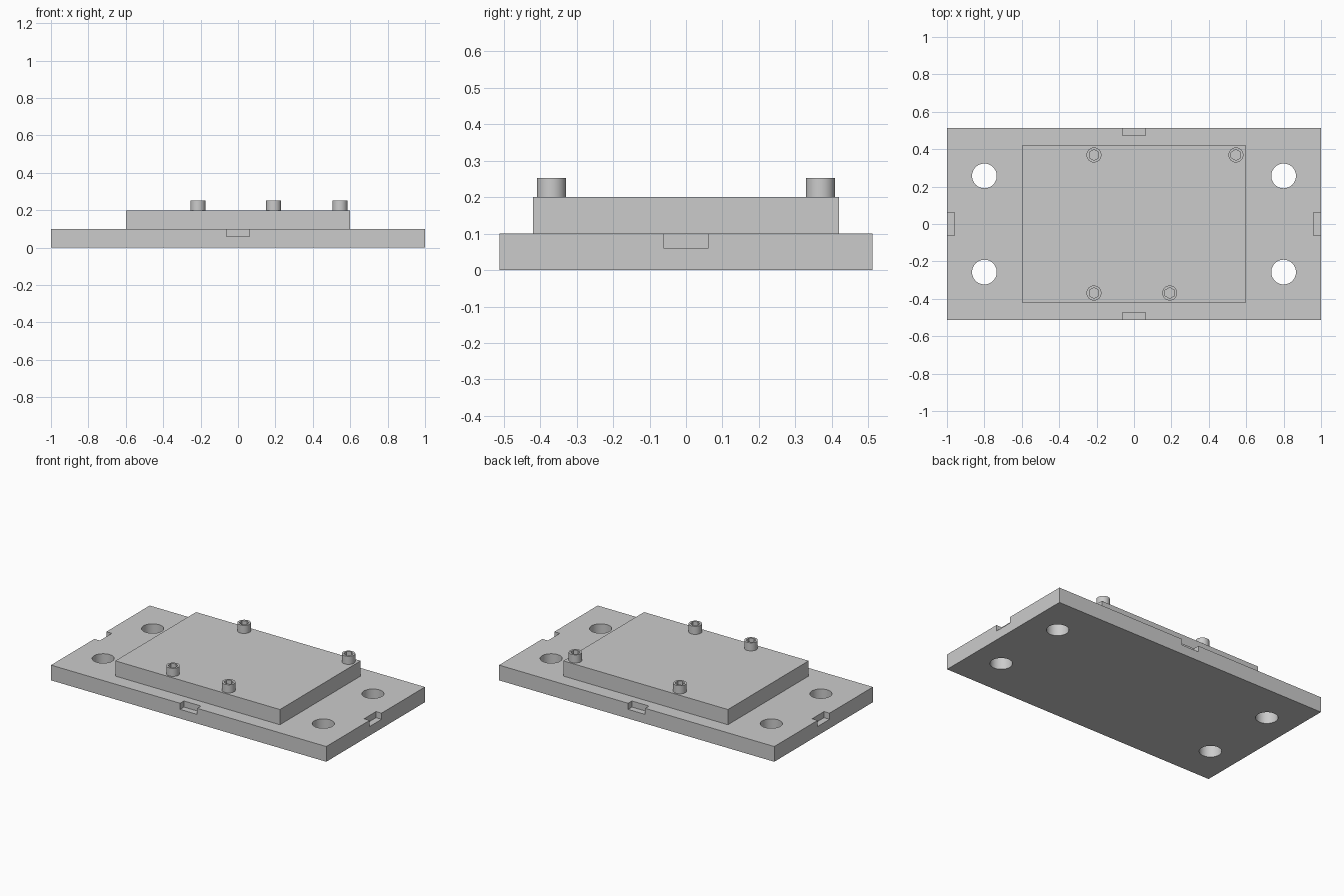
import bpy
from math import radians

if "Cube" in bpy.data.objects:
    bpy.data.objects.remove(bpy.data.objects["Cube"], do_unlink=True)

grey = bpy.data.materials.new("plain grey")
grey.use_nodes = True
COLOUR = (0.6, 0.6, 0.6, 1)
grey.diffuse_color = COLOUR
grey.node_tree.nodes["Principled BSDF"].inputs["Base Color"].default_value = COLOUR


def finish(name):
    ob = bpy.context.object
    ob.name = ob.data.name = name
    ob.data.materials.append(grey)
    return ob


def box(name, size, centre):
    bpy.ops.mesh.primitive_cube_add(size=1, location=centre)
    ob = finish(name)
    ob.scale = size
    bpy.ops.object.transform_apply(location=False, rotation=False, scale=True)
    return ob


def cylinder(name, radius, bottom, top, x, y, sides=48):
    bpy.ops.mesh.primitive_cylinder_add(vertices=sides, radius=radius, depth=top - bottom,
                                        location=(x, y, (bottom + top) / 2))
    return finish(name)


def cut(target, cutters):
    # Subtract every cutter, bake the result and drop the helpers
    bpy.ops.object.select_all(action='DESELECT')
    target.select_set(True)
    bpy.context.view_layer.objects.active = target
    for cutter in cutters:
        cutter.hide_render = True
        mod = target.modifiers.new("cut", 'BOOLEAN')
        mod.operation = 'DIFFERENCE'
        mod.solver = 'EXACT'
        mod.object = cutter
        bpy.ops.object.modifier_apply(modifier=mod.name)
        bpy.data.objects.remove(cutter, do_unlink=True)
    bpy.ops.object.shade_smooth_by_angle(angle=radians(30))


HALF_X, HALF_Y, THICK = 1.0, 0.512, 0.1
NOTCH, NOTCH_DEPTH = 0.124, 0.04

# Base plate with four mounting holes and a notch in the middle of each edge
base = box("base_plate", (2 * HALF_X, 2 * HALF_Y, THICK), (0, 0, THICK / 2))
cutters = []
for side in (-1, 1):
    for end in (-1, 1):
        cutters.append(cylinder("hole_cutter", 0.066, -0.1, 0.2, side * 0.8, end * 0.257))
    cutters.append(box("notch_cutter", (2 * NOTCH_DEPTH, NOTCH, 2 * NOTCH_DEPTH),
                       (side * HALF_X, 0, THICK)))
    cutters.append(box("notch_cutter", (NOTCH, 2 * NOTCH_DEPTH, 2 * NOTCH_DEPTH),
                       (0, side * HALF_Y, THICK)))
cut(base, cutters)

# Raised plate on top
box("raised_plate", (1.196, 0.838, THICK), (0, 0, 1.5 * THICK))

# Socket head screws
for x, y in ((-0.214, 0.369), (0.545, 0.369), (-0.214, -0.369), (0.191, -0.369)):
    screw = cylinder("socket_screw", 0.04, 0.2, 0.253, x, y)
    cut(screw, [cylinder("socket_cutter", 0.029, 0.225, 0.3, x, y, 6)])
